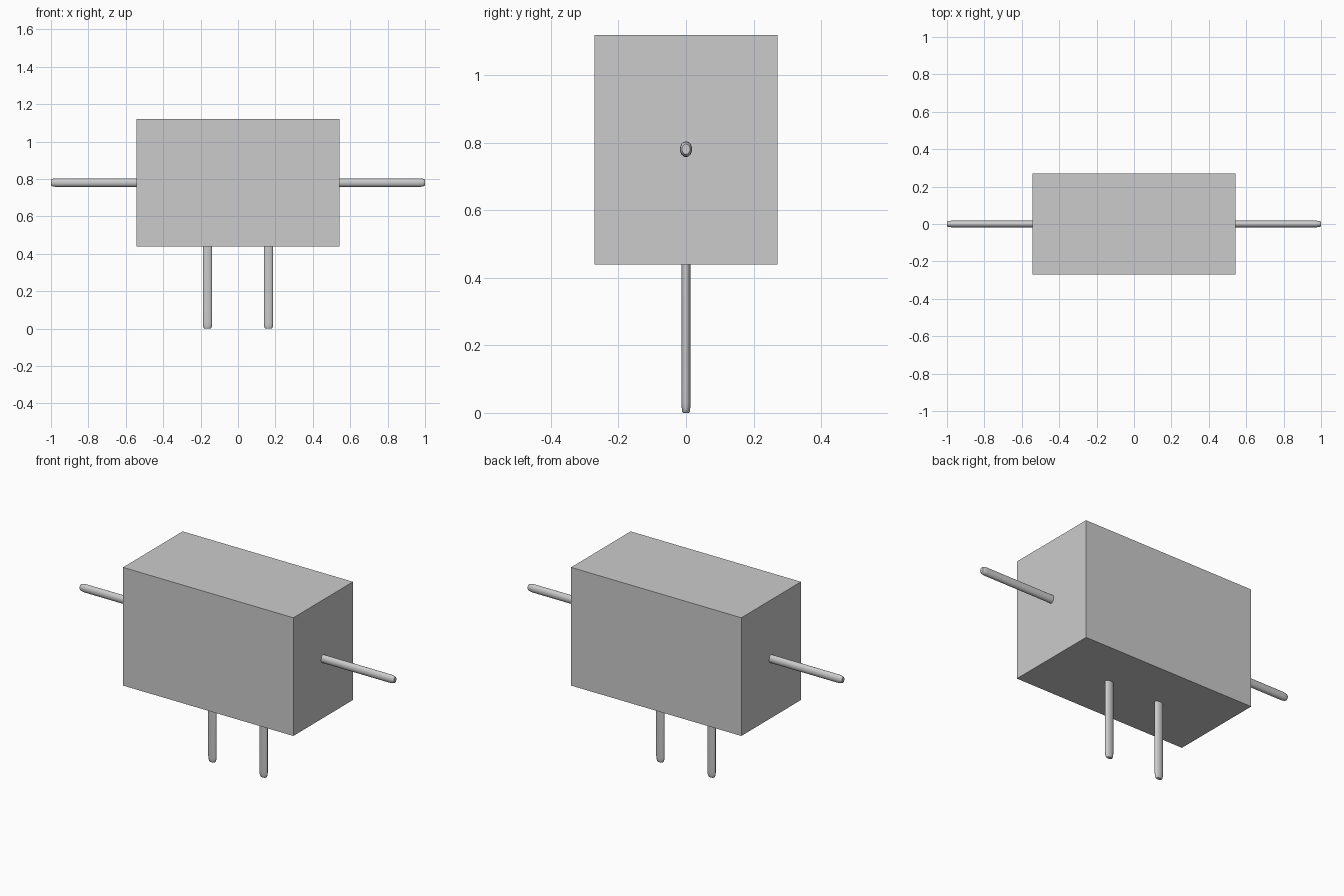
import bpy, bmesh, math
from mathutils import Vector

if "Cube" in bpy.data.objects:
    bpy.data.objects.remove(bpy.data.objects["Cube"])

grey = bpy.data.materials.new("neutral_grey")
grey.diffuse_color = (0.6, 0.6, 0.6, 1)
grey.use_nodes = True
grey.node_tree.nodes["Principled BSDF"].inputs["Base Color"].default_value = grey.diffuse_color


def finish(name, bm):
    bmesh.ops.recalc_face_normals(bm, faces=bm.faces)
    me = bpy.data.meshes.new(name)
    bm.to_mesh(me)
    bm.free()
    me.materials.append(grey)
    ob = bpy.data.objects.new(name, me)
    bpy.context.collection.objects.link(ob)
    return ob


def rod(name, start, end, u, v, tip=0.03, sides=24):
    """Oval rod from start to end, with a softly rounded far tip; u, v are half-axes."""
    start, end, u, v = map(Vector, (start, end, u, v))
    d = (end - start).normalized()
    # distance back from the tip, section scale
    profile = [((end - start).length, 1.0), (tip, 1.0), (tip * 0.5, 0.94),
               (tip * 0.15, 0.82), (0.0, 0.66)]
    bm = bmesh.new()
    rings = []
    for back, s in profile:
        c = end - d * back
        rings.append([bm.verts.new(c + s * (u * math.cos(a) + v * math.sin(a)))
                      for a in (2 * math.pi * i / sides for i in range(sides))])
    for a, b in zip(rings, rings[1:]):
        for i in range(sides):
            j = (i + 1) % sides
            bm.faces.new((a[i], a[j], b[j], b[i]))
    bm.faces.new(rings[0])
    bm.faces.new(rings[-1])
    ob = finish(name, bm)
    bpy.ops.object.select_all(action='DESELECT')
    ob.select_set(True)
    bpy.context.view_layer.objects.active = ob
    bpy.ops.object.shade_smooth_by_angle(angle=math.radians(50))


# Box body
bm = bmesh.new()
bmesh.ops.create_cube(bm, size=1)
bmesh.ops.scale(bm, vec=(1.084, 0.542, 0.68), verts=bm.verts)
bmesh.ops.translate(bm, vec=(0, 0, 0.78), verts=bm.verts)
finish("body", bm)

# Arms and legs on both sides
for side, s in (("left", -1), ("right", 1)):
    rod(side + "_arm", (s * 0.53, 0, 0.781), (s, 0, 0.781), (0, 0.018, 0), (0, 0, 0.023))
    rod(side + "_leg", (s * 0.163, 0, 0.45), (s * 0.163, 0, 0), (0.025, 0, 0), (0, 0.0135, 0))
